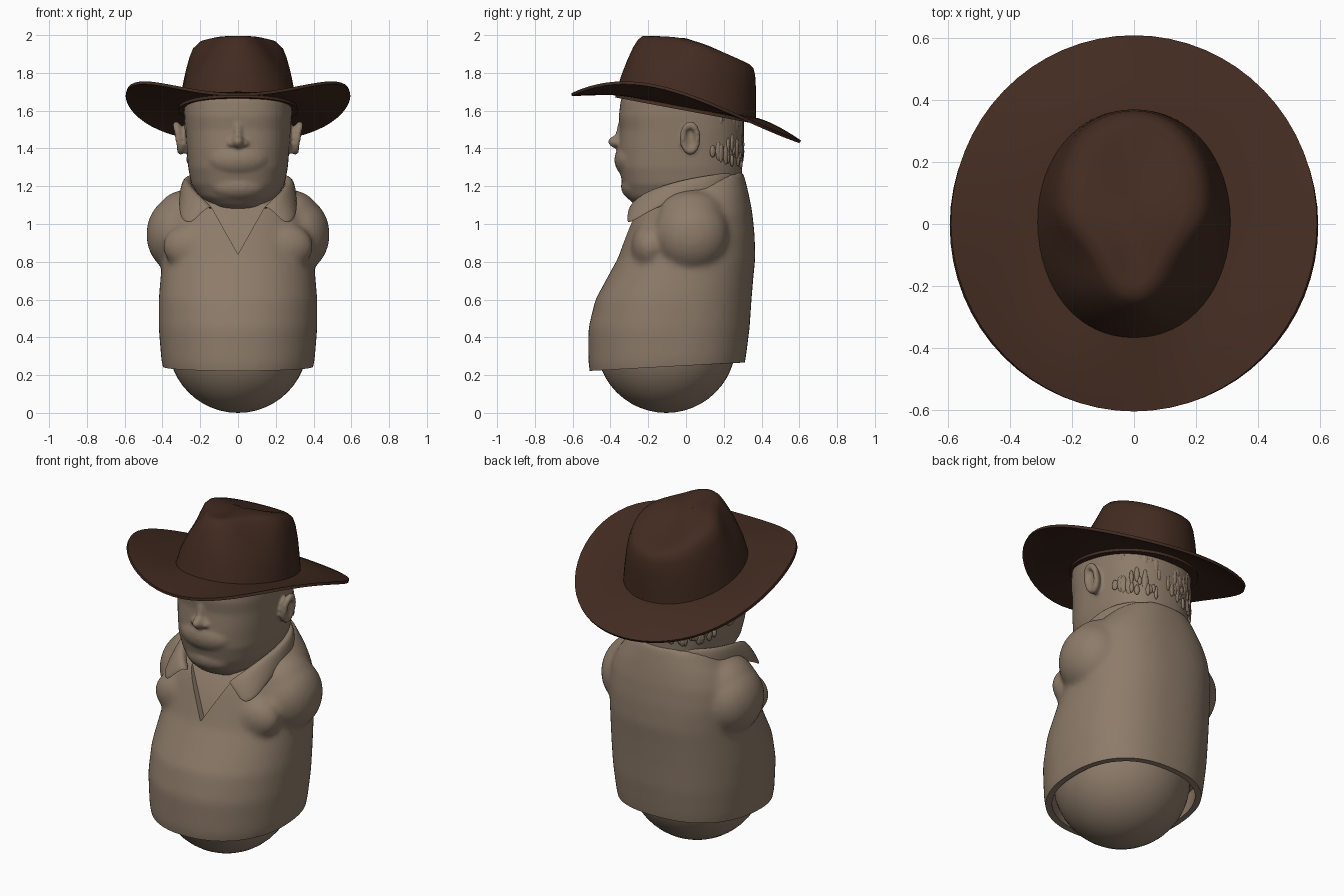
import bpy, bmesh, random
from math import sin, cos, pi, radians, copysign
from mathutils import Matrix, Vector

random.seed(4)
if "Cube" in bpy.data.objects:
    bpy.data.objects.remove(bpy.data.objects["Cube"])


def make_material(name, rgb):
    mat = bpy.data.materials.new(name)
    mat.use_nodes = True
    mat.diffuse_color = (*rgb, 1)
    mat.node_tree.nodes["Principled BSDF"].inputs["Base Color"].default_value = (*rgb, 1)
    return mat


tan = make_material("warm tan", (0.27, 0.2, 0.143))
brown = make_material("dark brown felt", (0.054, 0.024, 0.0145))


def oval(zf, zb, hw, yf, yb, front=2.15, back=2.4, count=64):
    """Rounded section; height runs from zf at the front to zb at the back."""
    ring = []
    for i in range(count):
        a = 2 * pi * i / count
        power = 2 / (front if sin(a) < 0 else back)
        x = copysign(abs(cos(a)) ** power, cos(a))
        y = copysign(abs(sin(a)) ** power, sin(a))
        ring.append(Vector((hw * x, (yf + yb) / 2 + (yb - yf) / 2 * y,
                            zf + (zb - zf) * (y + 1) / 2)))
    return ring


def loft(bm, rings, caps=True):
    rows = [[bm.verts.new(p) for p in ring] for ring in rings]
    n = len(rows[0])
    for low, high in zip(rows, rows[1:]):
        for i in range(n):
            j = (i + 1) % n
            bm.faces.new((low[i], low[j], high[j], high[i]))
    if caps:
        bm.faces.new(rows[0][::-1])
        bm.faces.new(rows[-1])


def blob(bm, centre, radii, tilt=0.0, turn=0.0, seg=24):
    mat = (Matrix.Translation(centre) @ Matrix.Rotation(turn, 4, 'Z')
           @ Matrix.Rotation(tilt, 4, 'X') @ Matrix.Diagonal((*radii, 1)))
    bmesh.ops.create_uvsphere(bm, u_segments=seg, v_segments=seg // 2, radius=1, matrix=mat)


def make_object(name, bm, mat):
    bmesh.ops.recalc_face_normals(bm, faces=bm.faces)
    mesh = bpy.data.meshes.new(name)
    bm.to_mesh(mesh)
    bm.free()
    mesh.materials.append(mat)
    obj = bpy.data.objects.new(name, mesh)
    bpy.context.collection.objects.link(obj)
    return obj


def modify(obj, kind, **settings):
    mod = obj.modifiers.new(kind.title(), kind)
    for key, value in settings.items():
        setattr(mod, key, value)


def finish(obj, angle=40):
    bpy.ops.object.select_all(action='DESELECT')
    obj.select_set(True)
    bpy.context.view_layer.objects.active = obj
    bpy.ops.object.convert(target='MESH')
    bpy.ops.object.shade_smooth_by_angle(angle=radians(angle))


# Rounded base
bm = bmesh.new()
blob(bm, (0, -0.105, 0.37), (0.37, 0.37, 0.37), seg=48)
finish(make_object("base", bm, tan))

# Shirt: belly, chest and arm stubs fused together
bm = bmesh.new()
loft(bm, [oval(*s) for s in (
    (0.12, 0.14, 0.36, -0.48, 0.28), (0.2, 0.23, 0.392, -0.507, 0.305),
    (0.26, 0.30, 0.406, -0.517, 0.318), (0.45, 0.45, 0.42, -0.517, 0.337),
    (0.6, 0.6, 0.42, -0.48, 0.347), (0.72, 0.72, 0.41, -0.415, 0.357),
    (0.82, 0.82, 0.40, -0.36, 0.367), (0.92, 0.95, 0.40, -0.325, 0.363),
    (1.0, 1.07, 0.385, -0.298, 0.35), (1.05, 1.16, 0.35, -0.28, 0.332),
    (1.08, 1.23, 0.305, -0.265, 0.315), (1.1, 1.285, 0.27, -0.25, 0.3))])
for s in (-1, 1):
    blob(bm, (s * 0.325, 0.03, 0.945), (0.162, 0.2, 0.2))
    blob(bm, (s * 0.28, 0.03, 1.05), (0.15, 0.18, 0.13))
    blob(bm, (s * 0.23, -0.19, 0.88), (0.17, 0.1, 0.13))
shirt = make_object("shirt", bm, tan)
modify(shirt, 'REMESH', mode='VOXEL', voxel_size=0.014)
modify(shirt, 'SMOOTH', factor=0.5, iterations=22)

# Open neck: wedge cut from the shirt front
bm = bmesh.new()
front = [bm.verts.new(p) for p in ((0, -0.6, 0.84), (0.18, -0.6, 1.16), (-0.18, -0.6, 1.16))]
back = [bm.verts.new(p) for p in ((0, -0.315, 0.84), (0.18, -0.2, 1.16), (-0.18, -0.2, 1.16))]
bm.faces.new(front)
bm.faces.new(back[::-1])
for i in range(3):
    j = (i + 1) % 3
    bm.faces.new((front[i], back[i], back[j], front[j]))
neck_cutter = make_object("neck_cutter", bm, tan)

# Hem: trims the shirt bottom and hollows it a little
bm = bmesh.new()
loft(bm, [oval(*s) for s in (
    (0.36, 0.38, 0.375, -0.475, 0.29), (0.225, 0.265, 0.365, -0.475, 0.28),
    (0.2, 0.287, 0.7, -0.8, 0.6), (0, 0, 0.7, -0.8, 0.6))])
hem_cutter = make_object("hem_cutter", bm, tan)

for cutter in (neck_cutter, hem_cutter):
    cutter.hide_render = True
    modify(shirt, 'BOOLEAN', operation='DIFFERENCE', object=cutter, solver='EXACT')
finish(shirt)
for cutter in (neck_cutter, hem_cutter):
    bpy.data.objects.remove(cutter)

# Folded collar, one half mirrored; its back sinks into the shirt
rows = (
    ((0.13, -0.26, 1.06), (0.2, -0.22, 1.13), (0.25, -0.06, 1.2), (0.25, 0.12, 1.24), (0.15, 0.25, 1.26), (0, 0.27, 1.265)),
    ((0.14, -0.3, 1.1), (0.22, -0.25, 1.17), (0.29, -0.06, 1.235), (0.285, 0.12, 1.265), (0.17, 0.26, 1.28), (0, 0.285, 1.285)),
    ((0.2, -0.31, 1.05), (0.27, -0.265, 1.1), (0.305, -0.08, 1.17), (0.3, 0.12, 1.2), (0.18, 0.26, 1.22), (0, 0.295, 1.22)),
    ((0.25, -0.315, 0.995), (0.31, -0.27, 1.02), (0.31, -0.1, 1.12), (0.3, 0.12, 1.15), (0.18, 0.26, 1.18), (0, 0.29, 1.18)))
bm = bmesh.new()
grid = [[bm.verts.new(p) for p in row] +
        [bm.verts.new((-x, y, z)) for x, y, z in row[-2::-1]] for row in rows]
for a, b in zip(grid, grid[1:]):
    for i in range(len(a) - 1):
        bm.faces.new((a[i], a[i + 1], b[i + 1], b[i]))
collar = make_object("collar", bm, tan)
modify(collar, 'SOLIDIFY', thickness=0.015, offset=0)
modify(collar, 'SUBSURF', levels=2, render_levels=2)
finish(collar, 60)

# Head with nose, soft muzzle and ears
bm = bmesh.new()
loft(bm, [oval(*s, front=2.4) for s in (
    (0.95, 0.95, 0.17, -0.16, 0.24), (1.07, 1.1, 0.19, -0.2, 0.275),
    (1.1, 1.15, 0.18, -0.27, 0.285), (1.14, 1.18, 0.215, -0.312, 0.29),
    (1.21, 1.21, 0.247, -0.335, 0.294), (1.3, 1.3, 0.264, -0.357, 0.298),
    (1.4, 1.4, 0.272, -0.357, 0.303), (1.5, 1.5, 0.28, -0.348, 0.306),
    (1.57, 1.57, 0.285, -0.356, 0.307), (1.66, 1.64, 0.285, -0.345, 0.303),
    (1.75, 1.7, 0.25, -0.28, 0.28))])
blob(bm, (0, -0.36, 1.435), (0.032, 0.055, 0.036))
blob(bm, (0, -0.335, 1.49), (0.025, 0.035, 0.08), tilt=-0.15)
blob(bm, (0, -0.28, 1.34), (0.17, 0.1, 0.1))
blob(bm, (0, -0.26, 1.2), (0.15, 0.085, 0.08))
for s in (-1, 1):
    blob(bm, (s * 0.036, -0.35, 1.425), (0.024, 0.03, 0.02))
    # Ear rim made of a ring of small overlapping blobs around a thin bowl
    blob(bm, (s * 0.29, 0.02, 1.45), (0.025, 0.04, 0.07), turn=s * 0.3)
    for k in range(14):
        a = 2 * pi * k / 14
        blob(bm, (s * (0.315 + 0.012 * sin(a)), 0.022 + 0.04 * cos(a), 1.455 + 0.07 * sin(a)),
             (0.022, 0.018, 0.022), seg=12)
head = make_object("head", bm, tan)
modify(head, 'REMESH', mode='VOXEL', voxel_size=0.01)
modify(head, 'SMOOTH', factor=0.5, iterations=8)
finish(head, 60)

# Short ragged hair: scattered shallow locks around the sides and back
bm = bmesh.new()
spots = oval(0, 0, 0.277, -0.34, 0.3, front=2.4, count=110)
for i, p in enumerate(spots):
    beside_ear = abs(p.y - 0.02) < 0.08 and abs(p.x) > 0.2
    if p.y < -0.14 or beside_ear:
        continue
    turn = 2 * pi * i / len(spots)
    for level in (1.36, 1.45, 1.54):
        if (p.y < 0 and level < 1.5) or random.random() < 0.55:
            continue
        blob(bm, (p.x, p.y, level + random.uniform(-0.04, 0.04)),
             (0.009, random.uniform(0.012, 0.02), random.uniform(0.025, 0.06)), turn=turn, seg=8)
finish(make_object("hair", bm, tan), 60)

# Hat crown, its top pinched toward the front and dipped along the middle
crown_rings = []
for zf, zb, hw, yf, yb, pinch, rise in (
        (1.67, 1.53, 0.317, -0.375, 0.37, 0, 0), (1.78, 1.63, 0.30, -0.345, 0.37, 0.03, 0),
        (1.87, 1.72, 0.28, -0.31, 0.37, 0.12, 0.01), (1.935, 1.79, 0.258, -0.28, 0.366, 0.25, 0.02),
        (1.975, 1.825, 0.238, -0.255, 0.357, 0.34, 0.03), (1.995, 1.847, 0.207, -0.23, 0.335, 0.38, 0.037),
        (1.995, 1.865, 0.16, -0.2, 0.28, 0.4, 0.04), (1.985, 1.89, 0.1, -0.15, 0.2, 0.38, 0.035),
        (1.98, 1.93, 0.04, -0.08, 0.1, 0.2, 0.025)):
    ring = oval(zf, zb, hw, yf, yb, front=2.1, back=2.1)
    for p in ring:
        t = (p.y - yf) / (yb - yf)
        p.z += rise * sin(pi * t)
        f = min(max((0.06 - p.y) / 0.22, 0), 1)
        p.x *= 1 - pinch * f * f * (3 - 2 * f)
    crown_rings.append(ring)
bm = bmesh.new()
loft(bm, crown_rings)
finish(make_object("hat_crown", bm, brown), 60)

# Hat brim: sides curl up, back droops
brim_rings = []
for k in range(11):
    s = k / 10
    ring = []
    for i in range(64):
        a = 2 * pi * i / 64
        u = sin(a)
        x, y = (0.3 + 0.293 * s) * cos(a), (0.355 + 0.25 * s) * u
        inner = 1.625 - 0.19 * (0.355 * u)
        edge = 1.685 - 0.208 * u - 0.125 * u * u + 0.083 * u ** 3
        ring.append(Vector((x, y, inner + (edge - inner) * s ** 1.4)))
    brim_rings.append(ring)
bm = bmesh.new()
loft(bm, brim_rings, caps=False)
brim = make_object("hat_brim", bm, brown)
modify(brim, 'SOLIDIFY', thickness=0.016, offset=0)
finish(brim, 60)
